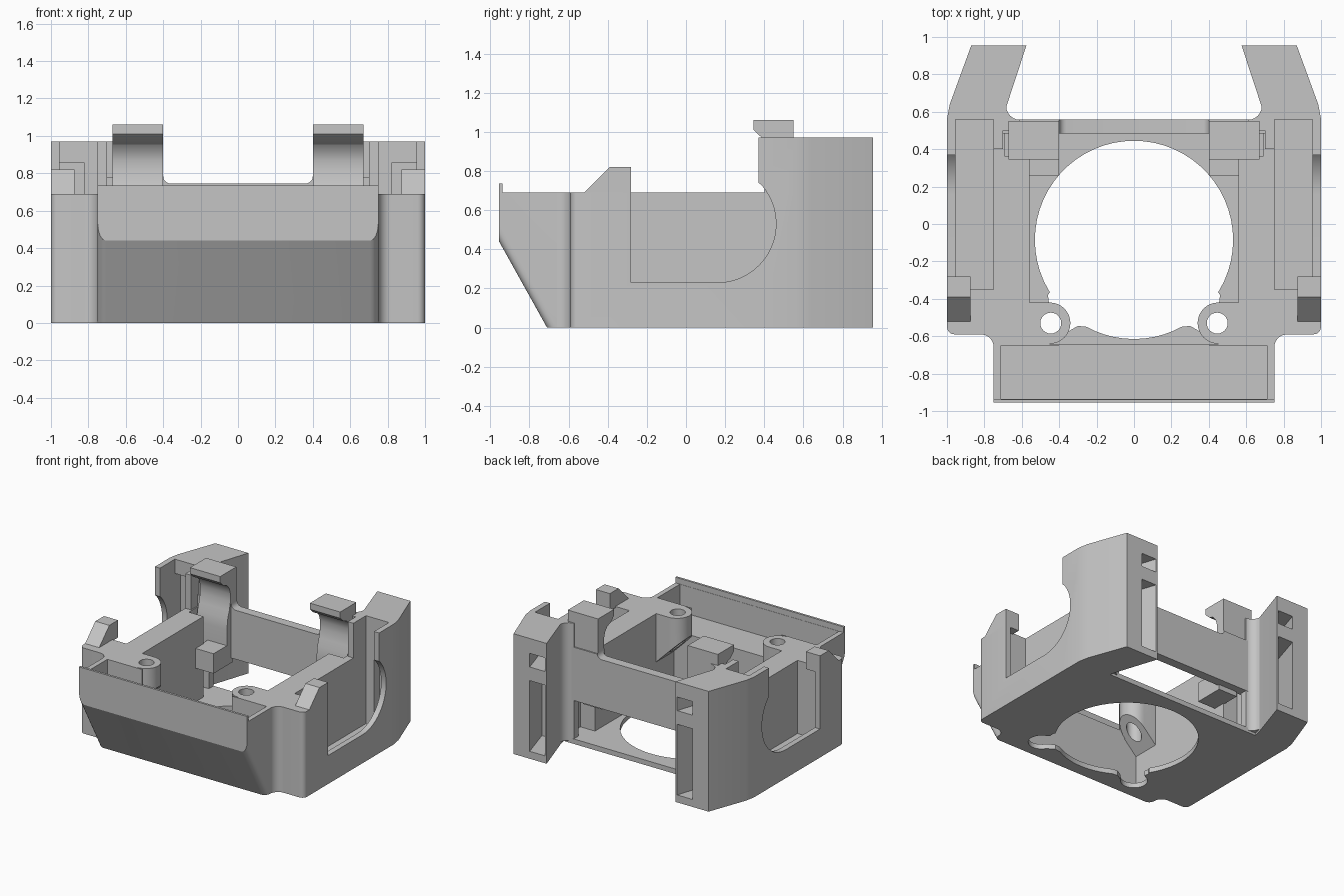
import bpy, bmesh
from math import sin, cos, radians

if "Cube" in bpy.data.objects:
    bpy.data.objects.remove(bpy.data.objects["Cube"], do_unlink=True)

grey = bpy.data.materials.new("plain_grey")
grey.use_nodes = True
colour = (0.56, 0.56, 0.56, 1)
grey.diffuse_color = colour
grey.node_tree.nodes["Principled BSDF"].inputs["Base Color"].default_value = colour


def arc(cx, cy, r, a0, a1, n=10):
    steps = [radians(a0 + (a1 - a0) * i / n) for i in range(n + 1)]
    return [(cx + r * cos(a), cy + r * sin(a)) for a in steps]


def prism(name, pts, lo, hi, axis="z", side=1):
    """Extrude a profile: (x, y) along z, or (y, z) along x; side -1 mirrors it."""
    bm = bmesh.new()
    put = (lambda p, h: (side * p[0], p[1], h)) if axis == "z" else (lambda p, h: (side * h, p[0], p[1]))
    face = bm.faces.new([bm.verts.new(put(p, lo)) for p in pts])
    top = bmesh.ops.extrude_face_region(bm, geom=[face])["geom"]
    shift = (0, 0, hi - lo) if axis == "z" else (side * (hi - lo), 0, 0)
    bmesh.ops.translate(bm, vec=shift, verts=[g for g in top if isinstance(g, bmesh.types.BMVert)])
    bmesh.ops.recalc_face_normals(bm, faces=bm.faces)
    mesh = bpy.data.meshes.new(name)
    bm.to_mesh(mesh)
    bm.free()
    mesh.materials.append(grey)
    ob = bpy.data.objects.new(name, mesh)
    bpy.context.collection.objects.link(ob)
    return ob


def box(name, x0, x1, y0, y1, z0, z1, side=1):
    return prism(name, [(x0, y0), (x1, y0), (x1, y1), (x0, y1)], z0, z1, "z", side)


def combine(ob, other, operation="DIFFERENCE"):
    """Apply a boolean and remove the helper."""
    mod = ob.modifiers.new("cut", "BOOLEAN")
    mod.operation, mod.object, mod.solver = operation, other, "EXACT"
    bpy.context.view_layer.update()
    mesh = bpy.data.meshes.new_from_object(ob.evaluated_get(bpy.context.evaluated_depsgraph_get()))
    ob.modifiers.clear()
    ob.data = mesh
    bpy.data.objects.remove(other, do_unlink=True)


# Main body with rounded shoulders stepping in to the narrower front
half = ([(0.75, -0.955)] + arc(0.82, -0.66, 0.07, 180, 90)
        + arc(0.96, -0.55, 0.04, -90, 0, 5) + [(1, 0.56)])
body = prism("main_body", half + [(-x, y) for x, y in reversed(half)], 0, 0.69)

# Sloping lower front, with its two side edges rounded
combine(body, prism("front_slope", [(-0.71, 0), (-0.955, 0.44), (-1.2, 0.44), (-1.2, -0.2), (-0.71, -0.2)],
                    -0.9, 0.9, "x"))
bm = bmesh.new()
bm.from_mesh(body.data)
slope_edges = [e for e in bm.edges if all(abs(v.co.x) > 0.74 and v.co.y < -0.7 and v.co.z < 0.45 for v in e.verts)
               and abs(e.verts[0].co.x - e.verts[1].co.x) < 0.01]
bmesh.ops.bevel(bm, geom=slope_edges, offset=0.045, segments=4, profile=0.5, affect="EDGES", clamp_overlap=True)
bm.to_mesh(body.data)
bm.free()

# Rear pillars, bent inwards, join the body
pillar = [(0.955, 0.37), (1, 0.37), (1, 0.56), (0.985, 0.64), (0.87, 0.955),
          (0.575, 0.955), (0.685, 0.62), (0.7, 0.56), (0.7, 0.4), (0.955, 0.4)]

# Central cavity, open at the back above a thin floor
combine(body, box("cavity", -0.56, 0.56, -0.645, 0.7, 0.04, 1))
combine(body, box("rear_cavity", -0.69, 0.69, 0.36, 0.7, 0.04, 1))
combine(body, box("front_pocket", -0.71, 0.71, -0.935, -0.65, 0.47, 1))
combine(body, box("pocket_mouth", -0.4, 0.4, -0.7, -0.6, 0.47, 1))
combine(body, prism("round_opening", arc(0, -0.085, 0.53, 0, 354, 59), -1, 0.2))

window = [(-0.28, 0.23)] + arc(0.16, 0.53, 0.3, -90, 42, 20) + [(0.37, 0.74), (0.37, 1.2), (-0.28, 1.2)]
for s, word in ((1, "left"), (-1, "right")):
    combine(body, prism("pillar", pillar, 0, 0.97, "z", s), "UNION")
    # Slot behind the outer skin, and the rounded window through the skin
    combine(body, box("slot", 0.75, 0.955, -0.35, 0.56, 0.1, 1.2, s))
    combine(body, box("slot_end", 0.82, 0.955, 0.5, 0.63, 0.1, 0.855, s))
    combine(body, prism("window", window, 0.9, 1.1, "x", s))
    # Rounded lobe of the floor opening under the screw boss
    lobe = [(0.3, -0.4), (0.42, -0.32), (0.46, -0.38), (0.455, -0.42)] + arc(0.445, -0.53, 0.1, 75, -150, 14)
    lobe += [(0.335, -0.565), (0.3, -0.545), (0.25, -0.55)]
    combine(body, prism("floor_lobe", lobe, -1, 0.2, "z", s))
    # Openings in the back of the pillar
    opening = [(0.578, 0.99), (0.715, 0.99), (0.81, 0.68), (0.68, 0.68)]
    for lo, hi in ((0.06, 0.63), (0.74, 0.85)):
        combine(body, prism("pillar_opening", opening, lo, hi, "z", s))

    # Screw boss with a sloping underside
    boss = prism(word + "_screw_boss", [(0.58, -0.42)] + arc(0.45, -0.53, 0.11, 90, 270, 16)
                 + [(0.45, -0.65), (0.58, -0.65)], 0.3, 0.69, "z", s)
    under = prism("boss_underside", [(0.58, 0.28), (0.3, 0.56), (0.3, 0.28)], -0.8, -0.3, "z", s)
    for v in under.data.vertices:
        v.co = (v.co.x, v.co.z, v.co.y)
    under.data.flip_normals()
    combine(boss, under)
    combine(boss, prism("screw_hole", arc(0.445, -0.53, 0.056, 0, 345, 23), -1, 1, "z", s))

    # Wedge hook on the side wall
    prism(word + "_side_hook", [(-0.52, 0.68), (-0.52, 0.69), (-0.39, 0.82), (-0.28, 0.82), (-0.28, 0.68)],
          0.875, 1, "x", s)

    # Curved snap clip and the stop block below it
    clip = [(0.55, 0.4), (0.55, 1.06), (0.345, 1.06), (0.345, 1.01), (0.385, 0.972), (0.43, 0.955),
            (0.46, 0.92), (0.475, 0.87), (0.475, 0.81), (0.46, 0.74), (0.44, 0.68), (0.43, 0.6), (0.43, 0.4)]
    prism(word + "_snap_clip", clip, 0.4, 0.67, "x", s)
    box(word + "_stop_block", 0.4, 0.57, 0.26, 0.5, 0.31, 0.47, s)

    # Filleted column where the back wall meets the pillar
    prism(word + "_wall_column", [(0.72, 0.5), (0.72, 0.63), (0.683, 0.63)]
          + arc(0.61, 0.63, 0.073, 0, -90, 6) + [(0.61, 0.5)], 0.02, 0.97, "z", s)

# Hanging back wall, with rounded corners below the clips
wall = [(-0.7, 0.35), (0.7, 0.35), (0.7, 0.78), (0.4, 0.78)] + arc(0.36, 0.785, 0.04, 0, -90, 5)
wall += [(-x, z) for x, z in reversed(wall[3:])] + [(-0.7, 0.78)]
back = prism("back_wall", wall, 0.485, 0.56)
for v in back.data.vertices:
    v.co = (v.co.x, v.co.z, v.co.y)
back.data.flip_normals()

# Thin raised lip along the front edge
box("front_lip", -0.75, 0.75, -0.955, -0.937, 0.6, 0.735)

# Smooth the round surfaces, keep the edges sharp
bpy.ops.object.select_all(action="DESELECT")
for ob in bpy.context.collection.objects:
    if ob.type == "MESH":
        ob.select_set(True)
        bpy.context.view_layer.objects.active = ob
bpy.ops.object.shade_smooth_by_angle(angle=radians(25))
